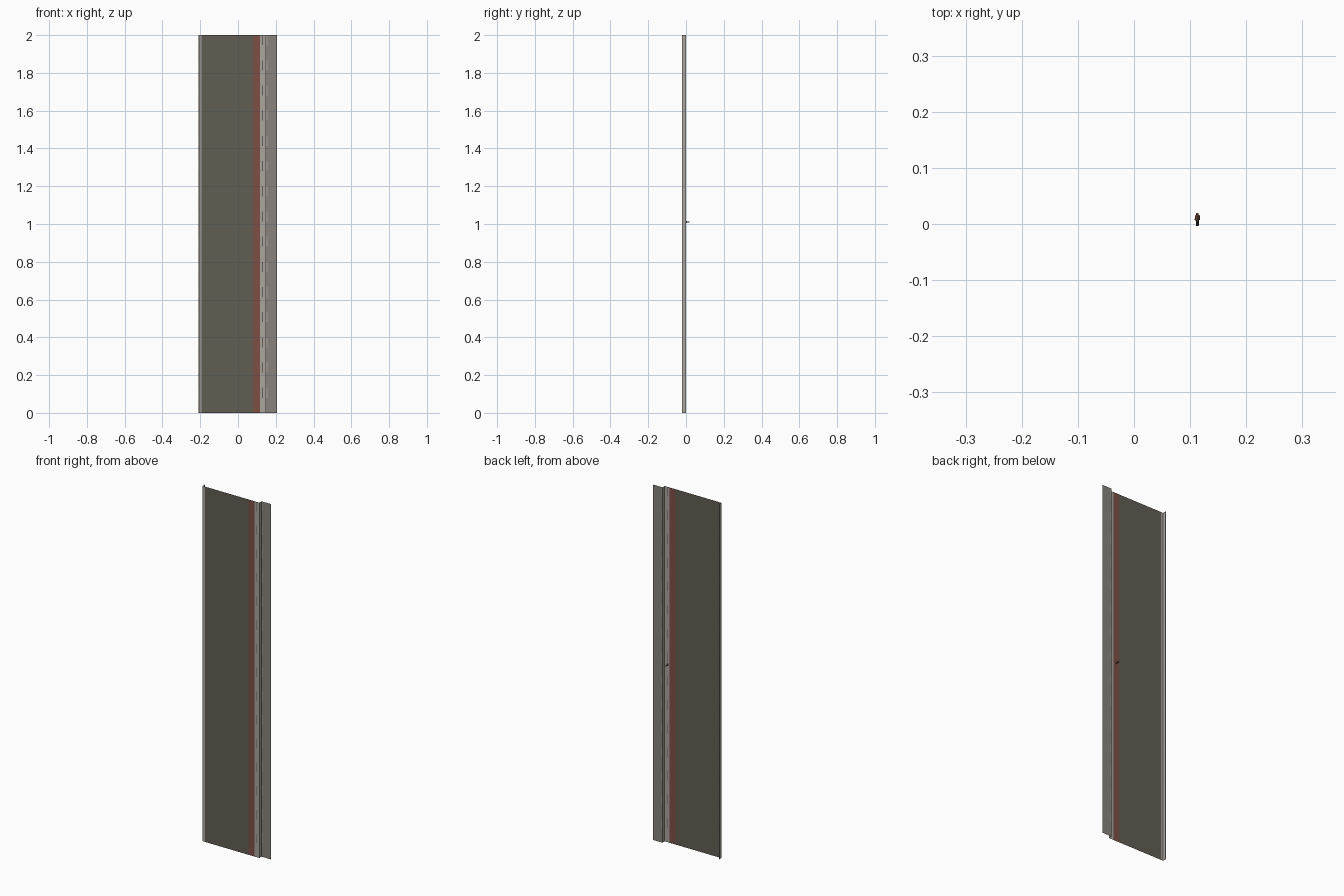
import bpy, bmesh, math
from mathutils import Vector

cube = bpy.data.objects.get("Cube")
if cube:
    bpy.data.objects.remove(cube)

LENGTH = 2.0
PERIODS = 15


def material(name, r, g, b):
    m = bpy.data.materials.new(name)
    m.use_nodes = True
    m.diffuse_color = (r, g, b, 1)
    m.node_tree.nodes["Principled BSDF"].inputs["Base Color"].default_value = (r, g, b, 1)
    return m


asphalt = material("asphalt", 0.12, 0.112, 0.086)
red_lane = material("red_lane", 0.2, 0.08, 0.06)
concrete = material("light_concrete", 0.4, 0.375, 0.34)
paving = material("grey_paving", 0.25, 0.225, 0.2)
dash_dark = material("dark_dash", 0.13, 0.11, 0.11)
cloth = material("brown_cloth", 0.22, 0.09, 0.06)
trousers = material("dark_trousers", 0.04, 0.03, 0.03)


def finish(name, bm, mats):
    mesh = bpy.data.meshes.new(name)
    bm.to_mesh(mesh)
    bm.free()
    for m in mats:
        mesh.materials.append(m)
    ob = bpy.data.objects.new(name, mesh)
    bpy.context.collection.objects.link(ob)
    return ob


def strip(name, start, end, mat, dash=None):
    """Upright sheet between two plan points; dashed strips alternate colours."""
    levels = [0, LENGTH]
    if dash:
        step = LENGTH / PERIODS
        levels = [0]
        for i in range(PERIODS):
            levels += [(i + 0.6) * step, (i + 1) * step]
    bm = bmesh.new()
    rows = [[bm.verts.new((*p, z)) for p in (start, end)] for z in levels]
    for i, (a, b) in enumerate(zip(rows, rows[1:])):
        face = bm.faces.new((a[0], a[1], b[1], b[0]))
        face.material_index = i % 2
    finish(name, bm, [mat, dash] if dash else [mat])


# Cross-section from one edge to the other: raised kerbs around a sunken road
LOW, HIGH = -0.02, 0.0
path = [
    ("left_kerb_top", -0.206, HIGH, paving, concrete),
    ("left_kerb_face", -0.206, LOW, concrete, None),
    ("left_gutter", -0.192, LOW, concrete, None),
    ("roadway", 0.08, LOW, asphalt, None),
    ("cycle_lane", 0.116, LOW, red_lane, None),
    ("verge_inner", 0.128, LOW, concrete, None),
    ("verge_dashes", 0.133, LOW, concrete, dash_dark),
    ("verge_outer", 0.147, LOW, concrete, None),
    ("right_kerb_face", 0.147, HIGH, concrete, None),
    ("pavement_inner", 0.152, HIGH, paving, None),
    ("pavement_dashes", 0.156, HIGH, paving, concrete),
    ("pavement", 0.206, HIGH, paving, None),
]
point = (-0.209, HIGH)
for name, x, y, mat, dash in path:
    strip(name, point, (x, y), mat, dash)
    point = (x, y)

# Tiny walking figure, standing out along +y
CENTRE = Vector((0.113, 0, 1.011))


def limb(name, a, b, r1, r2, mat):
    a, b = CENTRE + Vector(a), CENTRE + Vector(b)
    bm = bmesh.new()
    bmesh.ops.create_cone(bm, cap_ends=True, segments=8, radius1=r1, radius2=r2,
                          depth=(b - a).length)
    ob = finish(name, bm, [mat])
    ob.location = (a + b) / 2
    ob.rotation_euler = (b - a).to_track_quat("Z", "Y").to_euler()


for side, s in (("left", 1), ("right", -1)):
    limb(side + "_leg", (0.001 * s, -0.003, 0.004 * s), (0.001 * s, 0.008, 0.001 * s),
         0.0014, 0.0019, trousers)
    limb(side + "_arm", (0.004 * s, 0.007, -0.003 * s), (0.003 * s, 0.015, 0),
         0.001, 0.0013, cloth)
limb("torso", (0, 0.006, 0), (0, 0.016, 0), 0.003, 0.0035, cloth)

bm = bmesh.new()
bmesh.ops.create_icosphere(bm, subdivisions=2, radius=0.0025)
head = finish("head", bm, [cloth])
head.location = CENTRE + Vector((0, 0.0175, 0))
